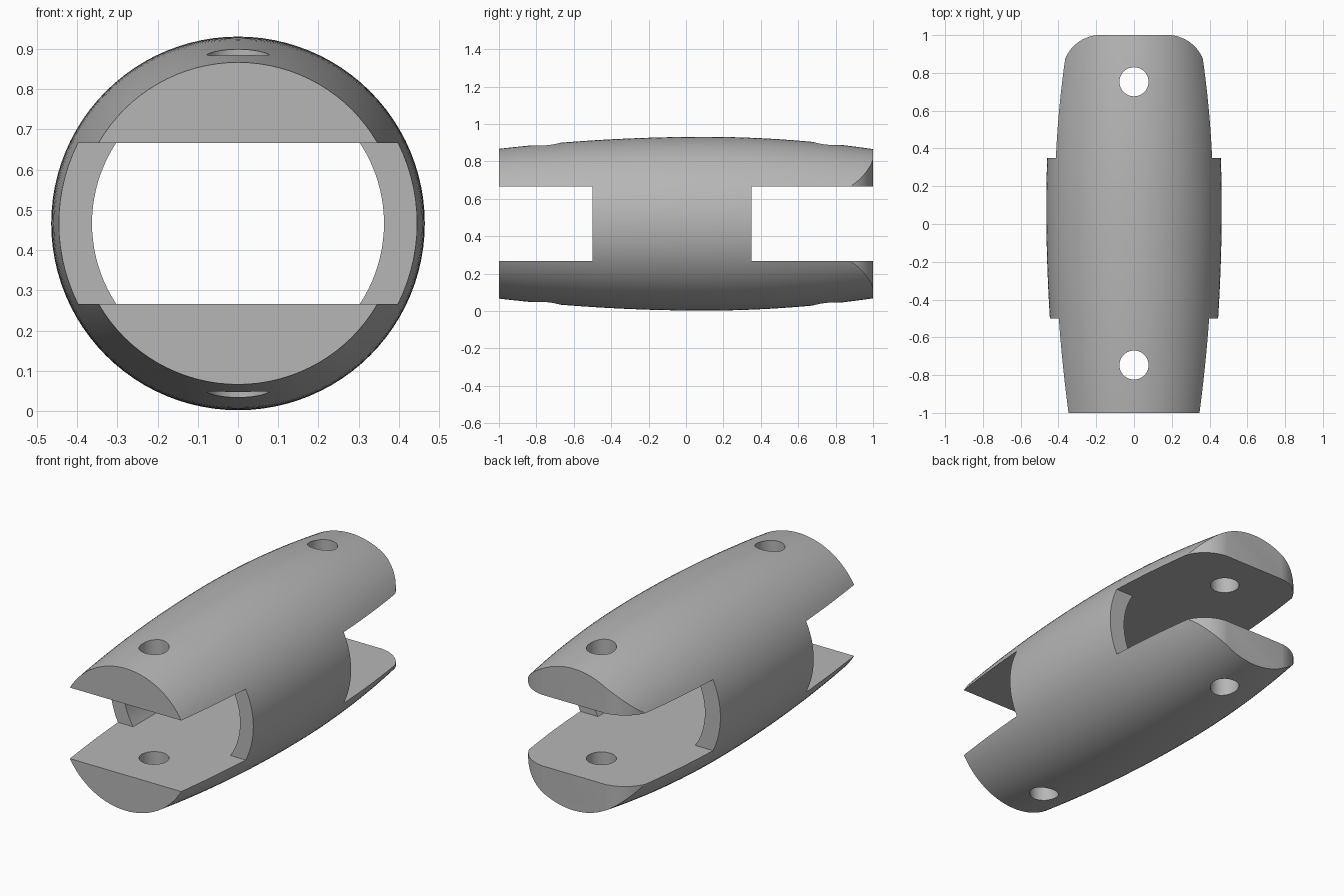
import bpy, bmesh, math
from mathutils import Vector

if "Cube" in bpy.data.objects:
    bpy.data.objects.remove(bpy.data.objects["Cube"], do_unlink=True)

AXIS_Z = 0.4665    # height of the barrel axis
SLOT = 0.2         # half height of the slots
BORE = 0.363       # inner radius of the side walls

metal = bpy.data.materials.new("plain grey")
metal.use_nodes = True
grey = (0.47, 0.47, 0.47, 1)
metal.diffuse_color = grey
metal.node_tree.nodes["Principled BSDF"].inputs["Base Color"].default_value = grey


def add_object(name, bm):
    bmesh.ops.recalc_face_normals(bm, faces=bm.faces)
    mesh = bpy.data.meshes.new(name)
    bm.to_mesh(mesh)
    bm.free()
    mesh.materials.append(metal)
    obj = bpy.data.objects.new(name, mesh)
    bpy.context.collection.objects.link(obj)
    return obj


def prism(name, points, direction):
    """Extrude a closed outline along a direction."""
    bm = bmesh.new()
    face = bm.faces.new([bm.verts.new(p) for p in points])
    made = bmesh.ops.extrude_face_region(bm, geom=[face])["geom"]
    bmesh.ops.translate(bm, vec=Vector(direction),
                        verts=[g for g in made if isinstance(g, bmesh.types.BMVert)])
    return add_object(name, bm)


def arc(cx, cy, r, start, end, steps):
    angles = [start + (end - start) * i / steps for i in range(steps + 1)]
    return [(cx + r * math.cos(a), cy + r * math.sin(a)) for a in angles]


def radius(y):
    """Barrel radius: fullest a little behind the middle."""
    return 0.4645 - (0.053 if y < 0.1 else 0.081) * (y - 0.1) ** 2


# Barrel, lathed around the y axis
bm = bmesh.new()
sides, rings = 96, 32
loops = []
for i in range(rings + 1):
    y = -1 + 2 * i / rings
    loops.append([bm.verts.new((x, y, z))
                  for x, z in arc(0, AXIS_Z, radius(y), 0, math.tau, sides)[:-1]])
for a, b in zip(loops, loops[1:]):
    for j in range(sides):
        k = (j + 1) % sides
        bm.faces.new((a[j], a[k], b[k], b[j]))
bm.faces.new(loops[0])
bm.faces.new(loops[-1])
body = add_object("slotted_barrel", bm)

cutters = []

# Flat-topped channel with rounded sides, through the whole length
half = math.asin(SLOT / BORE)
outline = arc(0, AXIS_Z, BORE, -half, half, 20)
outline += arc(0, AXIS_Z, BORE, math.pi - half, math.pi + half, 20)
cutters.append(prism("channel_cutter", [(x, -1.2, z) for x, z in outline], (0, 2.4, 0)))

# Full-width slots at both ends
for name, y0, y1 in (("front_slot_cutter", -1.3, -0.5), ("back_slot_cutter", 0.35, 1.3)):
    base = [(-0.7, y0), (0.7, y0), (0.7, y1), (-0.7, y1)]
    cutters.append(prism(name, [(x, y, AXIS_Z - SLOT) for x, y in base], (0, 0, 2 * SLOT)))

# Rounded corners on the back tabs
for side in (-1, 1):
    corner = arc(0.175, 0.795, 0.206, 0, math.pi / 2, 20) + [(0.175, 1.2), (0.7, 1.2), (0.7, 0.795)]
    cutters.append(prism("corner_cutter", [(side * x, y, -0.2) for x, y in corner], (0, 0, 1.4)))

# Pin holes through both tabs at each end
for y in (-0.747, 0.753):
    hole = arc(0, y, 0.077, 0, math.tau, 40)[:-1]
    cutters.append(prism("pin_hole_cutter", [(px, py, -0.2) for px, py in hole], (0, 0, 1.4)))

# Cut the barrel, then drop the cutters
bpy.ops.object.select_all(action="DESELECT")
bpy.context.view_layer.objects.active = body
body.select_set(True)
for cutter in cutters:
    cutter.hide_render = True
    mod = body.modifiers.new("cut", "BOOLEAN")
    mod.operation = "DIFFERENCE"
    mod.solver = "EXACT"
    mod.object = cutter
    bpy.ops.object.modifier_apply(modifier=mod.name)
    bpy.data.objects.remove(cutter, do_unlink=True)

bpy.ops.object.shade_smooth_by_angle(angle=math.radians(25))
